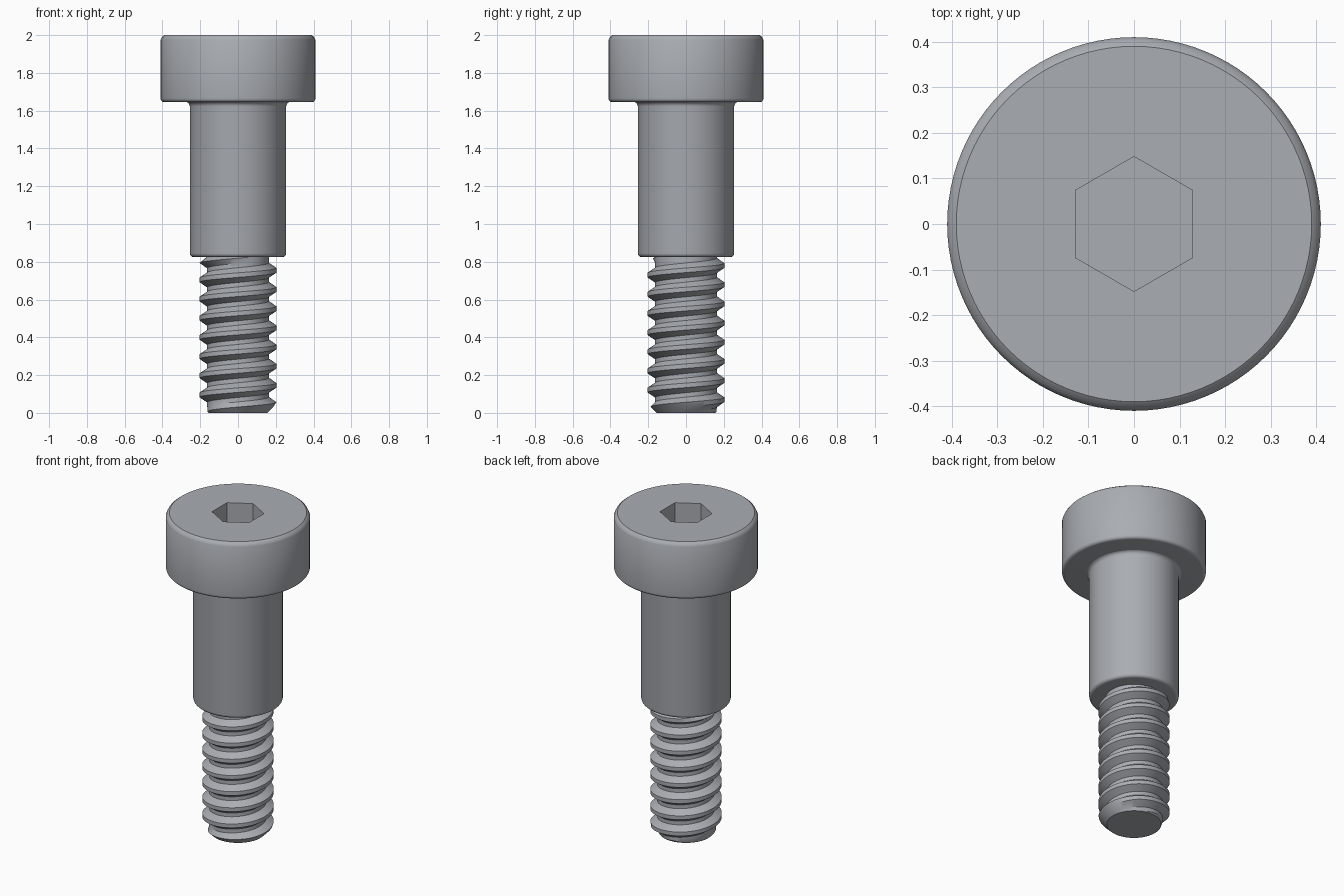
import bpy, bmesh, math

default = bpy.data.objects.get("Cube")
if default:
    bpy.data.objects.remove(default, do_unlink=True)

steel = bpy.data.materials.new("steel_grey")
steel.use_nodes = True
steel.diffuse_color = (0.40, 0.42, 0.45, 1)
steel.node_tree.nodes["Principled BSDF"].inputs["Base Color"].default_value = (0.40, 0.42, 0.45, 1)

SEGMENTS = 96


def finish(bm, name):
    bmesh.ops.recalc_face_normals(bm, faces=bm.faces[:])
    mesh = bpy.data.meshes.new(name)
    bm.to_mesh(mesh)
    bm.free()
    mesh.materials.append(steel)
    obj = bpy.data.objects.new(name, mesh)
    bpy.context.collection.objects.link(obj)
    return obj


def smooth(obj):
    bpy.ops.object.select_all(action='DESELECT')
    obj.select_set(True)
    bpy.context.view_layer.objects.active = obj
    bpy.ops.object.shade_smooth_by_angle(angle=math.radians(30))


def lathe(name, profile, sides=SEGMENTS):
    """Revolve (radius, height) points about z, starting at +y, and cap both ends."""
    bm = bmesh.new()
    angles = [math.pi / 2 + math.tau * i / sides for i in range(sides)]
    rings = [[bm.verts.new((r * math.cos(a), r * math.sin(a), z)) for a in angles]
             for r, z in profile]
    for low, high in zip(rings, rings[1:]):
        for i in range(sides):
            j = (i + 1) % sides
            bm.faces.new((low[i], low[j], high[j], high[i]))
    bm.faces.new(rings[0])
    bm.faces.new(rings[-1])
    return finish(bm, name)


def arc(cr, cz, radius, start, end, steps=5):
    angles = [math.radians(start + (end - start) * i / steps) for i in range(steps + 1)]
    return [(cr + radius * math.cos(a), cz + radius * math.sin(a)) for a in angles]


# Head: rounded lower rim and softly broken top rim
head = lathe("head", arc(0.39, 1.665, 0.02, -90, 0)
             + [(0.41, 1.975), (0.403, 1.99), (0.39, 2.0)])

# Hexagonal socket cut into the head, corners towards front and back
cutter = lathe("socket_cutter", [(0.148, 1.82), (0.148, 2.1)], sides=6)
cutter.hide_render = True
cut = head.modifiers.new("socket", 'BOOLEAN')
cut.operation = 'DIFFERENCE'
cut.object = cutter
bpy.context.view_layer.objects.active = head
bpy.ops.object.modifier_apply(modifier=cut.name)
bpy.data.objects.remove(cutter, do_unlink=True)
smooth(head)

# Shoulder: rounded foot and a small fillet under the head
shoulder = lathe("shoulder", arc(0.235, 0.845, 0.02, -90, 0)
                 + arc(0.28, 1.622, 0.025, 180, 90))
smooth(shoulder)

# Thread: right-handed helical ridge, trimmed at both ends
PITCH, ROOT, CREST, TOP = 0.1015, 0.163, 0.203, 0.826
FIRST_CREST = 0.0445
SHAPE = [(-0.039, ROOT), (-0.012, CREST), (0.012, CREST), (0.039, ROOT)]


def thread_point(bm, turn, k):
    offset, r = SHAPE[k % 4]
    z = FIRST_CREST + PITCH * (turn + k // 4 - 2) + offset
    if z <= 0 or z >= TOP:
        # Follow the ridge shape where the end plane cuts through it
        z = min(max(z, 0), TOP)
        d = (z - FIRST_CREST - PITCH * turn) / PITCH
        d = abs(d - round(d)) * PITCH
        r = CREST - (CREST - ROOT) * min(max((d - 0.012) / 0.027, 0), 1)
    r = min(r, 0.155 + z, ROOT + 1.5 * (TOP - z))
    a = math.tau * turn
    return bm.verts.new((r * math.cos(a), r * math.sin(a), z))


bm = bmesh.new()
LEVELS = 4 * 12
columns = [[thread_point(bm, i / SEGMENTS, k) for k in range(LEVELS)]
           for i in range(SEGMENTS + 1)]
for left, right in zip(columns, columns[1:]):
    for k in range(LEVELS - 1):
        quad = (left[k], right[k], right[k + 1], left[k + 1])
        heights = [v.co.z for v in quad]
        if max(heights) > 0 and min(heights) < TOP - 0.00001:
            bm.faces.new(quad)
bmesh.ops.delete(bm, geom=[v for v in bm.verts if not v.link_faces], context='VERTS')
bmesh.ops.remove_doubles(bm, verts=bm.verts[:], dist=0.00001)
bmesh.ops.holes_fill(bm, edges=[e for e in bm.edges if e.is_boundary], sides=0)
thread = finish(bm, "thread")
smooth(thread)
